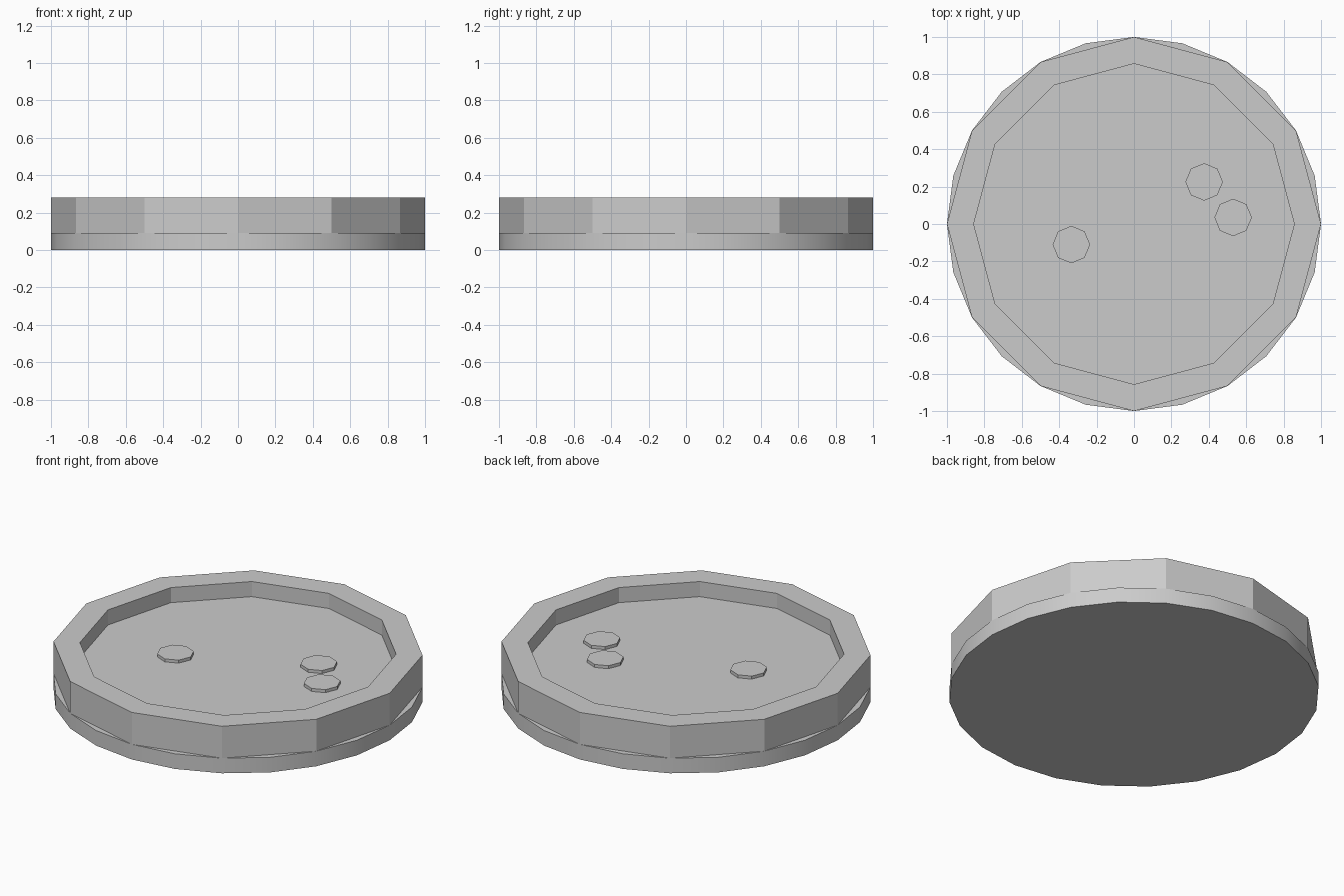
import bpy, bmesh, math

if "Cube" in bpy.data.objects:
    bpy.data.objects.remove(bpy.data.objects["Cube"])


def lathe(name, profile, sides, centre=(0, 0), closed=False):
    """Turn a (radius, z) profile into a faceted solid; open ends are capped."""
    bm = bmesh.new()
    rings = []
    for r, z in profile:
        rings.append([bm.verts.new((r * math.cos(i * math.tau / sides),
                                    r * math.sin(i * math.tau / sides), z))
                      for i in range(sides)])
    pairs = list(zip(rings, rings[1:]))
    if closed:
        pairs.append((rings[-1], rings[0]))
    for a, b in pairs:
        for i in range(sides):
            j = (i + 1) % sides
            bm.faces.new((a[i], a[j], b[j], b[i]))
    if not closed:
        bm.faces.new(rings[0][::-1])
        bm.faces.new(rings[-1])
    bmesh.ops.recalc_face_normals(bm, faces=bm.faces[:])
    mesh = bpy.data.meshes.new(name)
    bm.to_mesh(mesh)
    bm.free()
    ob = bpy.data.objects.new(name, mesh)
    ob.location = (centre[0], centre[1], 0)
    bpy.context.collection.objects.link(ob)
    return ob


RIM_Z, FLOOR_Z, BASE_Z = 0.28, 0.19, 0.09
INNER_R = 0.857

# Round base slab with smooth sides
base = lathe("base", [(1, 0), (1, BASE_Z)], 24)
bpy.context.view_layer.objects.active = base
base.select_set(True)
bpy.ops.object.shade_smooth_by_angle(angle=math.radians(25))
base.select_set(False)

# Twelve-sided raised rim
lathe("rim", [(1, BASE_Z), (1, RIM_Z), (INNER_R, RIM_Z), (INNER_R, BASE_Z)],
      12, closed=True)

# Recessed floor filling the rim
lathe("floor", [(INNER_R, BASE_Z), (INNER_R, FLOOR_Z)], 12)

# Small octagonal pads lying on the floor
for n, pos in enumerate([(0.375, 0.225), (0.53, 0.035), (-0.335, -0.11)], 1):
    lathe(f"pad_{n}", [(0.1, FLOOR_Z), (0.1, FLOOR_Z + 0.018)], 8, pos)
